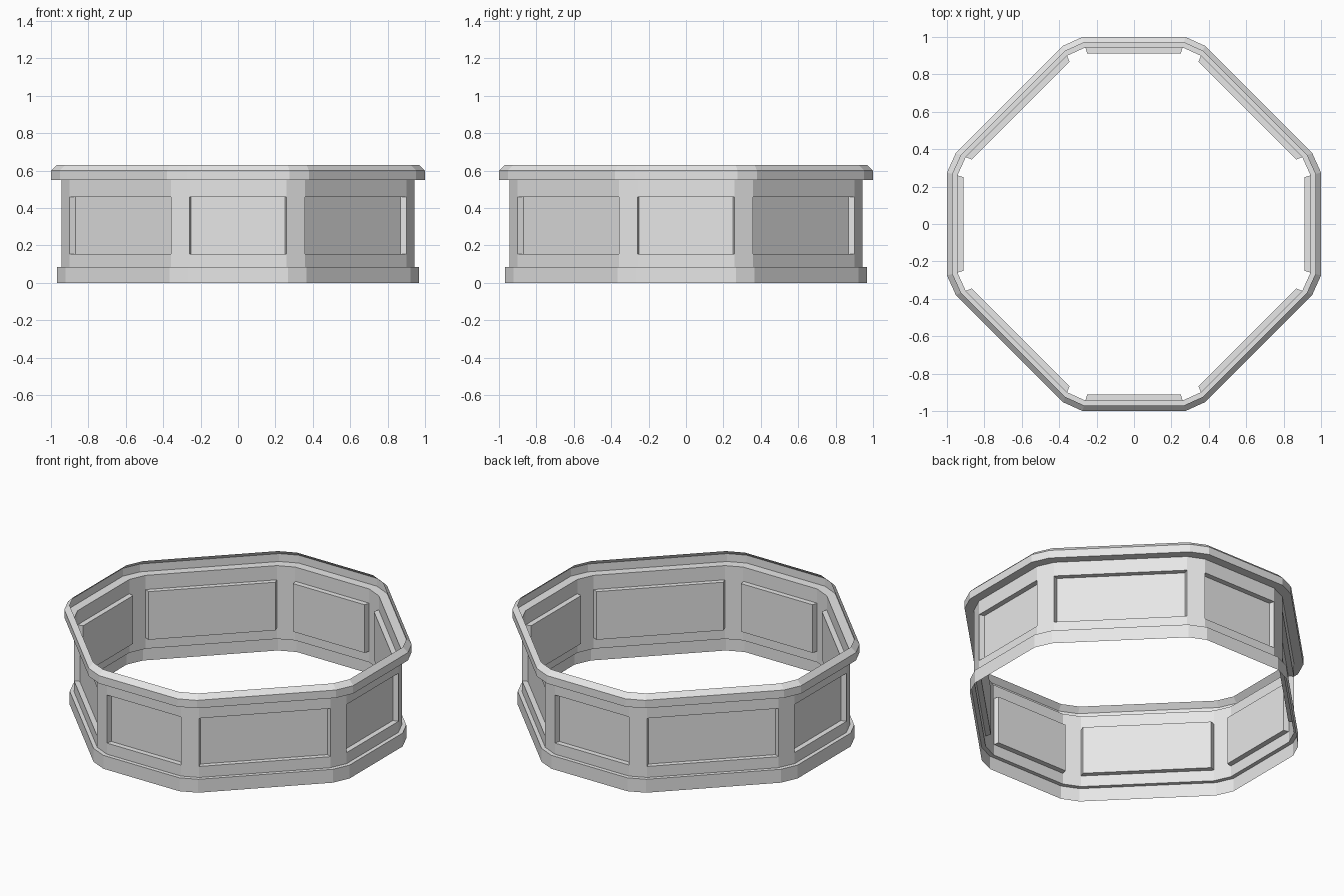
import bpy

if "Cube" in bpy.data.objects:
    bpy.data.objects.remove(bpy.data.objects["Cube"])

mat = bpy.data.materials.new("light grey")
mat.diffuse_color = (0.8, 0.8, 0.8, 1)
mat.use_nodes = True
mat.node_tree.nodes["Principled BSDF"].inputs["Base Color"].default_value = mat.diffuse_color

# Plan outline: octagon with cut corners, 16 points counter-clockwise.
# Sides with an even index are the wide ones, odd ones are the corner cuts.
OUTLINE = []
quarter = [(1, -0.275), (1, 0.275), (0.953, 0.379), (0.379, 0.953)]
for k in range(4):
    OUTLINE += quarter
    quarter = [(-y, x) for x, y in quarter]
N = len(OUTLINE)

WALL, RECESS = 0.944, 0.911
Z_LOW, Z_HIGH = 0.155, 0.46


def make(name, verts, faces):
    mesh = bpy.data.meshes.new(name)
    mesh.from_pydata(verts, [], faces)
    mesh.materials.append(mat)
    mesh.update()
    obj = bpy.data.objects.new(name, mesh)
    bpy.context.collection.objects.link(obj)
    return obj


def pt(i, s, z):
    x, y = OUTLINE[i % N]
    return (x * s, y * s, z)


def band(name, profile, open_row=None):
    """Thin shell through (scale, z) rings; open_row leaves wide sides open."""
    verts = [pt(i, s, z) for s, z in profile for i in range(N)]
    faces = []
    for r in range(len(profile) - 1):
        for i in range(N):
            if r == open_row and i % 2 == 0:
                continue
            j = (i + 1) % N
            faces.append((r * N + i, r * N + j, (r + 1) * N + j, (r + 1) * N + i))
    return make(name, verts, faces)


# Foot band with its ledge
band("base_band", [(0.969, 0), (0.969, 0.085), (WALL, 0.085)])

# Wall with eight openings
band("wall", [(WALL, 0.085), (WALL, Z_LOW), (WALL, Z_HIGH), (WALL, 0.55)], open_row=1)

# Top rim with shelf and sloped upper edge
band("top_rim", [(WALL, 0.55), (1, 0.55), (1, 0.6), (0.97, 0.63)])

# Recessed panels, pushed inward on every wide side
for n, i in enumerate(range(0, N, 2)):
    verts = [pt(k, s, z) for s in (WALL, RECESS)
             for k, z in ((i, Z_LOW), (i + 1, Z_LOW), (i + 1, Z_HIGH), (i, Z_HIGH))]
    faces = [(4, 5, 6, 7)]
    for a in range(4):
        b = (a + 1) % 4
        faces.append((a, b, 4 + b, 4 + a))
    make(f"recessed_panel_{n + 1}", verts, faces)
